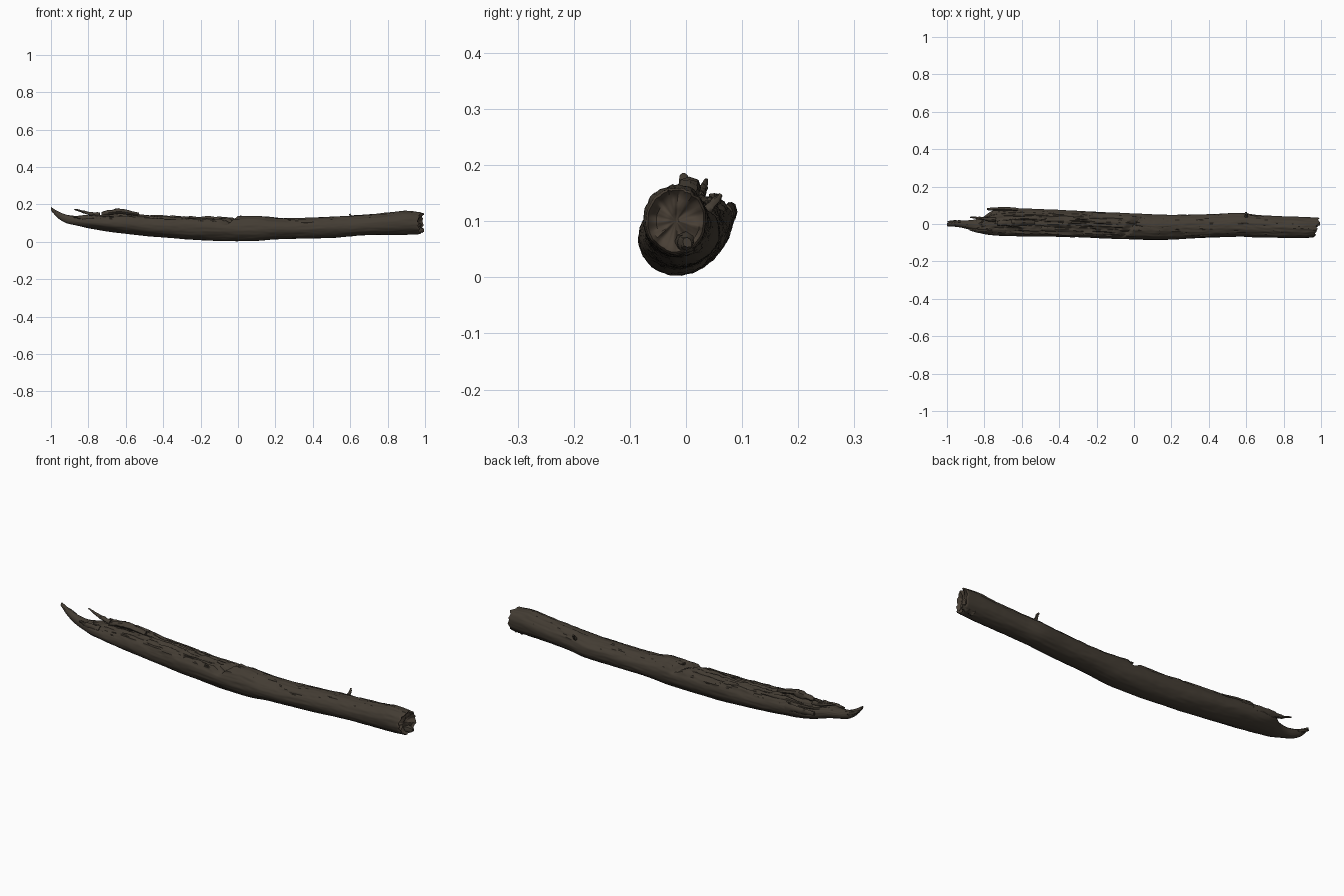
import bpy, bmesh, math, random
from mathutils import Vector, noise

if "Cube" in bpy.data.objects:
    bpy.data.objects.remove(bpy.data.objects["Cube"])

random.seed(4)


def material(name, rgb):
    m = bpy.data.materials.new(name)
    m.diffuse_color = (*rgb, 1)
    m.use_nodes = True
    m.node_tree.nodes["Principled BSDF"].inputs["Base Color"].default_value = m.diffuse_color
    return m


bark = material("dark bark", (0.056, 0.045, 0.033))
wood = material("broken wood", (0.066, 0.050, 0.036))

# Log profile stations: x, y min, y max, z min, z max
STATIONS = [
    (-1.00, -.012, .004, .168, .186), (-.965, -.014, .014, .128, .164),
    (-.92, -.020, .018, .100, .145), (-.86, -.036, .022, .086, .138),
    (-.81, -.052, .036, .075, .143), (-.76, -.060, .070, .066, .146),
    (-.70, -.063, .084, .055, .150), (-.60, -.066, .084, .043, .154),
    (-.45, -.068, .077, .027, .146), (-.25, -.073, .068, .012, .140),
    (-.08, -.079, .059, .004, .136), (.10, -.085, .051, .005, .138),
    (.20, -.082, .050, .013, .126), (.40, -.073, .052, .018, .130),
    (.56, -.068, .060, .025, .137), (.66, -.072, .048, .033, .143),
    (.80, -.075, .041, .038, .154), (.90, -.076, .038, .039, .165),
    (.97, -.072, .036, .042, .160)]


def profile(x):
    """Smooth interpolation of the station table."""
    i = 0
    while i < len(STATIONS) - 2 and x > STATIONS[i + 1][0]:
        i += 1
    s = [STATIONS[max(0, min(len(STATIONS) - 1, i + k))] for k in (-1, 0, 1, 2)]
    h = s[2][0] - s[1][0]
    t = (x - s[1][0]) / h
    out = []
    for k in range(1, 5):
        m0 = (s[2][k] - s[0][k]) / (s[2][0] - s[0][0]) * h
        m1 = (s[3][k] - s[1][k]) / (s[3][0] - s[1][0]) * h
        out.append((2*t**3 - 3*t**2 + 1) * s[1][k] + (t**3 - 2*t**2 + t) * m0
                   + (3*t**2 - 2*t**3) * s[2][k] + (t**3 - t**2) * m1)
    return out


def ramp(a, b, x):
    t = max(0, min(1, (x - a) / (b - a)))
    return t * t * (3 - 2 * t)


def log_point(x, a):
    y0, y1, z0, z1 = profile(x)
    ry, rz = (y1 - y0) / 2, (z1 - z0) / 2
    c, s = math.cos(a), math.sin(a)
    split = (1 - ramp(-.06, 0, x)) * ramp(-.9, -.8, x)   # split left half
    up = ramp(.25, .8, s)
    # broad lumps and long grain, rougher on the split upper side
    n = noise.noise(Vector((x * 5, c * 1.5, s * 1.5))) * .035
    g = noise.noise(Vector((x * 7, c * 6, s * 6 + 9)))
    f = noise.noise(Vector((x * 22, c * 9 + 5, s * 9)))
    rough = .025 + up * (.03 + .06 * split)
    r = 1 + n + g * rough + f * rough * .7
    # narrow drying cracks running along the upper half
    crack = noise.noise(Vector((x * 4 + 30, a * 5, 2)))
    r -= .09 * max(0, 1 - abs(crack) / .07) * up * (.4 + .6 * split)
    y = (y0 + y1) / 2 + ry * r * c
    z = (z0 + z1) / 2 + rz * r * s
    # flattened torn face on the split half
    if split > 0 and s > .55:
        z -= split * rz * .1 * ramp(.55, 1, s) * (1 + 2 * f)
    # notch where the break crosses the top, running diagonally
    d = x + .02 - .12 * (c + .2) * .5
    w = .045 if d < 0 else .022
    z -= .026 * max(0, 1 - abs(d) / w) * ramp(.2, .9, s)
    return Vector((x, y, z))


# Main log: lofted rings with a ragged end
SEG, RINGS = 72, 300
bm = bmesh.new()
rings = []
for i in range(RINGS + 1):
    x = -1 + 1.97 * i / RINGS
    ring = []
    for j in range(SEG):
        a = 2 * math.pi * j / SEG
        p = log_point(x, a)
        e = ramp(.90, .97, x)
        p.x += e * (.018 * noise.noise(Vector((math.cos(a) * 3, math.sin(a) * 3, 7)))
                    + .012 * math.cos(a))
        ring.append(bm.verts.new(p))
    rings.append(ring)


def bridge(r0, r1, mat=0):
    for j in range(SEG):
        k = (j + 1) % SEG
        f = bm.faces.new((r0[j], r0[k], r1[k], r1[j]))
        f.material_index = mat


for r0, r1 in zip(rings, rings[1:]):
    bridge(r0, r1)
# broken right end: rough concave rings
last = rings[-1]
mid = sum((v.co for v in last), Vector()) / SEG
prev = last
for t in (.93, .8, .65, .5, .35, .2, .08):
    ring = []
    for v in last:
        p = mid.lerp(v.co, t)
        p.x += -.014 * (1 - t) + .016 * noise.noise(p * 38) * ramp(0, .5, 1 - t) + (.008 if t == .93 else 0)
        ring.append(bm.verts.new(p))
    bridge(prev, ring, 1)
    prev = ring
bm.faces.new(prev).material_index = 1
bm.faces.new(rings[0])
bmesh.ops.recalc_face_normals(bm, faces=bm.faces[:])
me = bpy.data.meshes.new("log")
bm.to_mesh(me)
bm.free()
log = bpy.data.objects.new("log", me)
bpy.context.collection.objects.link(log)
me.materials.append(bark)
me.materials.append(wood)


# Splinters and bark flakes: tapered jittered tubes along a path
def splinter(name, pts, radii, flat=1.0, seg=8, steps=5):
    b = bmesh.new()
    rows = []
    for i in range(len(pts) - 1):
        for q in range(steps + (i == len(pts) - 2)):
            t = q / steps
            p = Vector(pts[i]).lerp(Vector(pts[i + 1]), t)
            r = radii[i] + (radii[i + 1] - radii[i]) * t
            d = (Vector(pts[i + 1]) - Vector(pts[i])).normalized()
            side = d.cross(Vector((0, 0, 1) if abs(d.z) < .8 else (0, 1, 0))).normalized()
            up = side.cross(d)
            row = []
            for j in range(seg):
                a = 2 * math.pi * j / seg
                k = r * random.uniform(.8, 1.2)
                row.append(b.verts.new(p + side * k * math.cos(a) + up * k * flat * math.sin(a)))
            rows.append(row)
    for r0, r1 in zip(rows, rows[1:]):
        for j in range(seg):
            k = (j + 1) % seg
            b.faces.new((r0[j], r0[k], r1[k], r1[j]))
    b.faces.new(rows[0])
    b.faces.new(rows[-1])
    bmesh.ops.recalc_face_normals(b, faces=b.faces[:])
    m = bpy.data.meshes.new(name)
    b.to_mesh(m)
    b.free()
    m.materials.append(bark)
    o = bpy.data.objects.new(name, m)
    bpy.context.collection.objects.link(o)
    return o


parts = [log,
    splinter("side_splinter", [(-.62, .074, .112), (-.72, .081, .118), (-.785, .080, .122)], [.012, .010, .006], 1.6),
    splinter("upright_splinter", [(-.74, .022, .142), (-.81, .030, .155), (-.875, .036, .174)], [.014, .008, .003]),
    splinter("low_splinter", [(-.76, -.035, .125), (-.83, -.038, .130), (-.88, -.030, .133)], [.015, .011, .004]),
    splinter("tip_splinter", [(-.93, .010, .135), (-.97, .013, .150), (-.995, .012, .163)], [.010, .007, .004]),
    splinter("bark_flake", [(-.73, .004, .150), (-.66, .006, .160), (-.63, .006, .162), (-.53, .010, .146)], [.012, .020, .019, .012], .8),
    splinter("back_flake", [(-.70, .050, .135), (-.60, .052, .140), (-.46, .048, .130)], [.008, .014, .007], .8),
    splinter("ridge_flake", [(.01, .000, .133), (.10, -.012, .132), (.26, -.006, .120)], [.010, .012, .006], .6),
    splinter("end_splinter", [(.93, -.005, .062), (.97, .000, .062), (.995, .002, .062)], [.022, .018, .009]),
    splinter("twig_stub", [(.60, .038, .118), (.602, .054, .138), (.598, .062, .147)], [.009, .006, .004]),
]
for o in parts:
    bpy.ops.object.select_all(action='DESELECT')
    o.select_set(True)
    bpy.context.view_layer.objects.active = o
    bpy.ops.object.shade_smooth_by_angle(angle=math.radians(45))
